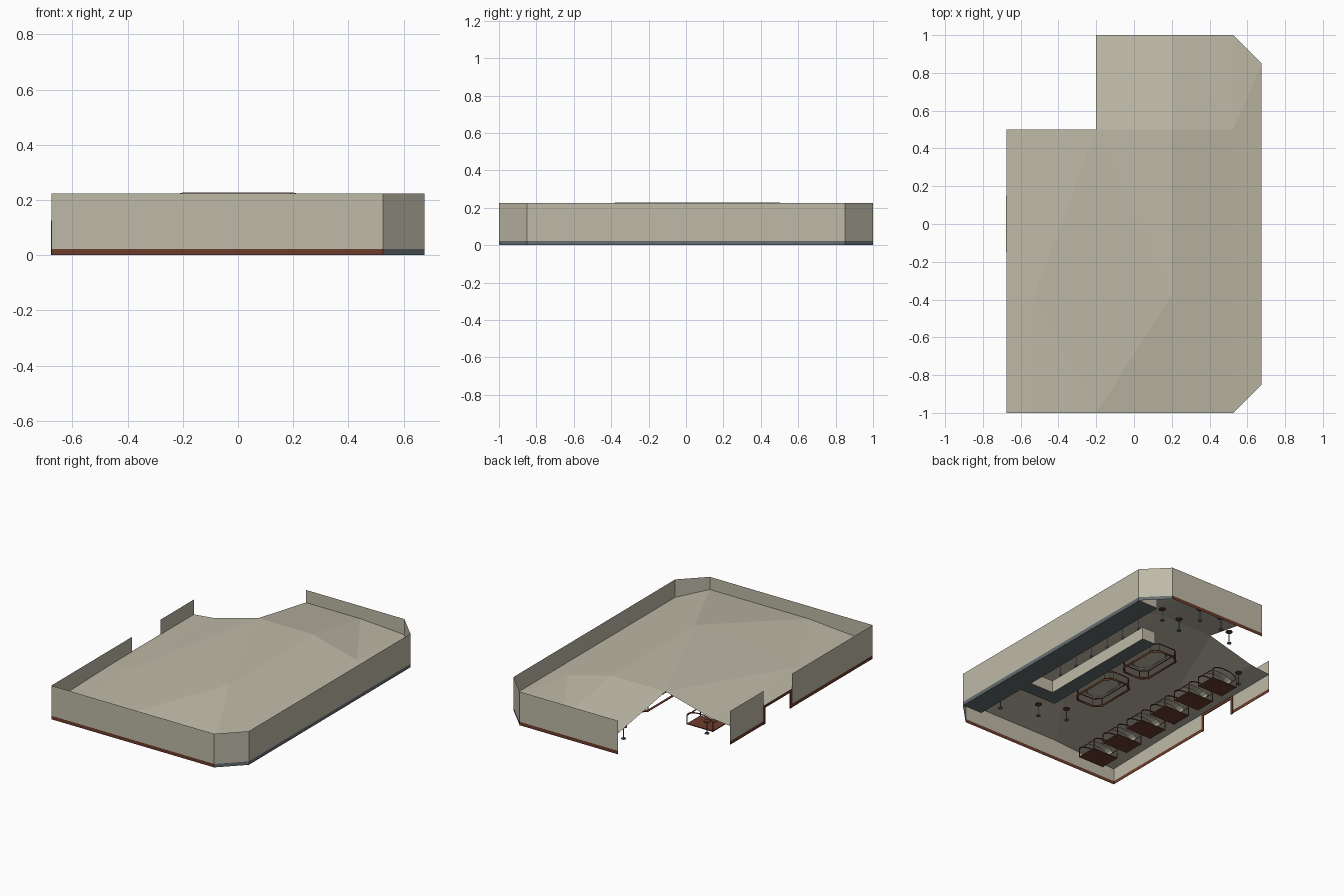
import bpy, bmesh, math
from mathutils import Vector

if "Cube" in bpy.data.objects:
    bpy.data.objects.remove(bpy.data.objects["Cube"], do_unlink=True)


def material(name, rgb):
    m = bpy.data.materials.new(name)
    m.use_nodes = True
    m.diffuse_color = (*rgb, 1)
    m.node_tree.nodes["Principled BSDF"].inputs["Base Color"].default_value = (*rgb, 1)
    return m


PLASTER = material("warm plaster", (0.52, 0.49, 0.39))
BROWN = material("red brown wood", (0.15, 0.045, 0.024))
SLATE = material("slate grey", (0.13, 0.155, 0.165))


def mesh_object(name, verts, faces, *mats):
    me = bpy.data.meshes.new(name)
    me.from_pydata(verts, [], faces)
    for m in mats:
        me.materials.append(m)
    ob = bpy.data.objects.new(name, me)
    bpy.context.collection.objects.link(ob)
    return ob


def box(name, x, y, z, mat):
    """Box from three (low, high) ranges."""
    verts = [(a, b, c) for a in x for b in y for c in z]
    faces = [(0, 1, 3, 2), (4, 6, 7, 5), (0, 4, 5, 1), (2, 3, 7, 6), (0, 2, 6, 4), (1, 5, 7, 3)]
    return mesh_object(name, verts, faces, mat)


def wall(name, path, z0, z1, mat):
    """Upright sheet along a plan path."""
    n = len(path)
    verts = [(x, y, z) for z in (z0, z1) for x, y in path]
    return mesh_object(name, verts, [(i, i + 1, n + i + 1, n + i) for i in range(n - 1)], mat)


def rod(name, points, radius, mat, closed=False):
    """Thin square-section bar along a path."""
    cu = bpy.data.curves.new(name, "CURVE")
    cu.dimensions = "3D"
    cu.bevel_depth = radius
    cu.bevel_resolution = 0
    cu.use_fill_caps = True
    sp = cu.splines.new("POLY")
    sp.points.add(len(points) - 1)
    for p, co in zip(sp.points, points):
        p.co = (*co, 1)
    sp.use_cyclic_u = closed
    cu.materials.append(mat)
    ob = bpy.data.objects.new(name, cu)
    bpy.context.collection.objects.link(ob)
    return ob


def disc(name, x, y, z, r, h, mat):
    bm = bmesh.new()
    bmesh.ops.create_cone(bm, cap_ends=True, segments=8, radius1=r, radius2=r, depth=h)
    bmesh.ops.translate(bm, verts=bm.verts, vec=Vector((x, y, z)))
    ob = mesh_object(name, [], [], mat)
    bm.to_mesh(ob.data)
    bm.free()


# Outer walls with a base strip
W, L, CUT, DOOR = 0.675, 1.0, 0.15, 0.15
BASE, TOP = 0.023, 0.224
FRONT = [(-W, -L), (W - CUT, -L)]
SIDE = [(W - CUT, -L), (W, CUT - L), (W, L - CUT), (W - CUT, L)]
BACK = [(W - CUT, L), (-0.2, L)]
LEFT_A = [(-W, -L), (-W, -DOOR)]
LEFT_B = [(-W, DOOR), (-W, 0.5)]
for label, path, trim in (("front", FRONT, BROWN), ("side", SIDE, SLATE), ("back", BACK, BROWN),
                          ("long_entry", LEFT_A, BROWN), ("short_entry", LEFT_B, BROWN)):
    wall(label + "_wall", path, BASE, TOP, PLASTER)
    wall(label + "_base_strip", path, 0, BASE, trim)

# Door frame
for s in (-1, 1):
    box("door_jamb", (-W - 0.003, -W + 0.003), sorted((s * DOOR, s * (DOOR - 0.02))), (0, 0.125), BROWN)
box("door_head", (-W - 0.003, -W + 0.003), (-DOOR, DOOR), (0.108, 0.125), BROWN)

# Faceted ceiling
HIGH, MID, LOW = 0.227, 0.14, 0.105
points = {
    "a": (-0.2, 0.5, HIGH), "b": (0.2, 0.5, HIGH), "c": (0.2, -0.38, HIGH),
    "d": (-0.53, 0.5, MID), "e": (-0.53, -0.38, MID), "f": (-0.2, -L, MID),
    "g": (0.525, -L, MID), "h": (0.525, 0.5, MID), "i": (0.2, L, MID), "j": (-0.2, L, MID),
    "k": (0.525, L, 0.12), "l": (-W, 0.5, 0.125), "m": (-W, -0.38, 0.125),
    "n": (-W, -L, 0.11), "o": (-0.53, -L, 0.115), "p": (W, -0.85, LOW), "q": (W, 0.85, LOW),
}
keys = list(points)
faces = "ade aec acb abij bhi ihk bch cgh ecf cfg eof dlme mnoe hgpq hqk".replace("acb", "abc")
mesh_object("ceiling", list(points.values()),
            [[keys.index(ch) for ch in f] for f in faces.split()], PLASTER)


# Counters: plaster bodies with slate top and underside
def counter(name, x, y):
    ob = box(name, x, y, (0, 0.083), PLASTER)
    ob.data.materials.append(SLATE)
    for p in ob.data.polygons:
        if abs(p.normal.z) > 0.9:
            p.material_index = 1


counter("back_counter", (W - CUT, W - 0.002), (CUT - L, L - CUT))
counter("bar_counter", (0.25, 0.35), (-0.47, 0.5))
counter("bar_return", (0.35, 0.57), (-0.47, -0.37))

# Booths along the entry wall
bx, hw, hd = -0.39, 0.095, 0.07
for k in range(6):
    y = -0.81 + 0.23 * k
    box("booth_floor", (bx - hw, bx + hw), (y - hd, y + hd), (0, 0.006), BROWN)
    arc = [(bx - hw * math.cos(t), 0.06 + 0.035 * math.sin(t))
           for t in (math.pi * i / 8 for i in range(9))]
    for s in (-1, 1):
        path = [(bx - hw, 0)] + arc + [(bx + hw, 0)]
        rod("booth_arch", [(x, y + s * hd, z) for x, z in path], 0.004, BROWN)
    for s in (-1, 1):
        rod("booth_rail", [(bx + s * hw, y - hd, 0.06), (bx + s * hw, y + hd, 0.06)], 0.003, BROWN)
    verts = [(x, y + s * hd * 0.35, z) for s in (-1, 1) for x, z in arc]
    mesh_object("booth_canopy", verts, [(i, i + 1, i + 10, i + 9) for i in range(8)], PLASTER)

# Ring seating in the middle of the room
for cy in (-0.18, 0.27):
    def ring(w, h, z, cut=0.04):
        corners = [(-w, cut - h), (cut - w, -h), (w - cut, -h), (w, cut - h),
                   (w, h - cut), (w - cut, h), (cut - w, h), (-w, h - cut)]
        return [(0.1 + x, cy + y, z) for x, y in corners]
    rod("seat_ring", ring(0.1, 0.17, 0.008), 0.008, BROWN, True)
    rod("seat_back_ring", ring(0.1, 0.17, 0.06), 0.004, BROWN, True)
    rod("inner_ring", ring(0.06, 0.12, 0.045, 0.03), 0.006, PLASTER, True)
    for x, y, z in ring(0.1, 0.17, 0.06):
        rod("ring_post", [(x, y, 0), (x, y, z)], 0.003, BROWN)

# Standing tables
for x, y in ((0.47, -0.73), (0.23, -0.65), (0.06, -0.58), (0.4, 0.75),
             (0.24, 0.72), (0.22, 0.9), (0.05, 0.9), (-0.1, 0.8), (-0.47, 0.45)):
    disc("table_foot", x, y, 0.003, 0.014, 0.006, SLATE)
    rod("table_post", [(x, y, 0), (x, y, 0.08)], 0.003, SLATE)
    disc("table_top", x, y, 0.083, 0.022, 0.006, BROWN)

# Pendant lamps over the bar
for k in range(6):
    y = -0.35 + 0.15 * k
    rod("lamp_cord", [(0.3, y, 0.14), (0.3, y, 0.19)], 0.002, SLATE)
    disc("lamp_shade", 0.3, y, 0.135, 0.01, 0.012, SLATE)
